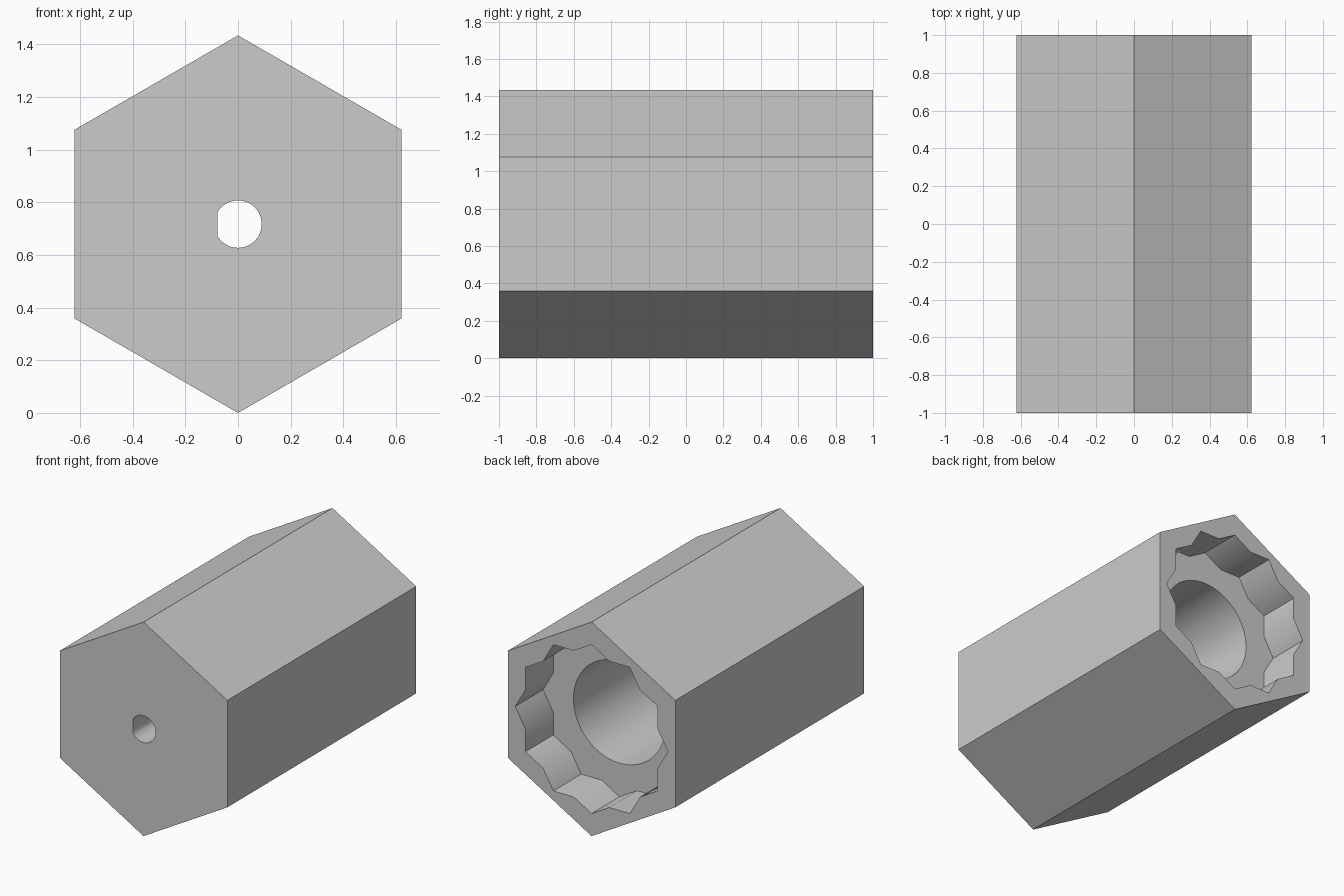
import bpy, bmesh
from math import cos, sin, pi, radians, acos

cube = bpy.data.objects.get("Cube")
if cube:
    bpy.data.objects.remove(cube, do_unlink=True)

CENTRE_Z = 0.717
HEX_R, STAR_TIP = 0.717, 0.566
STAR_NOTCH = STAR_TIP * cos(pi / 6) / cos(pi / 12)
BORE_R, SHAFT_R, SHAFT_FLAT = 0.341, 0.09, 0.077
FRONT, BACK, SOCKET_FLOOR, BORE_END = -1.0, 1.0, 0.705, -0.5


def polar(r, a):
    return r * cos(a), r * sin(a)


# Cross-sections: outer hexagon, twelve-point star, round bore, D-shaped shaft hole
hexagon = [polar(HEX_R, pi / 6 + i * pi / 3) for i in range(6)]
star = [polar(STAR_NOTCH if i % 2 else STAR_TIP, i * pi / 12) for i in range(24)]
circle = [polar(BORE_R, i * pi / 32) for i in range(64)]
half = pi - acos(SHAFT_FLAT / SHAFT_R)
d_hole = [polar(SHAFT_R, -half + 2 * half * i / 40) for i in range(41)]

bm = bmesh.new()


def ring(profile, y):
    verts = [bm.verts.new((x, y, z + CENTRE_Z)) for x, z in profile]
    n = len(verts)
    edges = [bm.edges.new((verts[i], verts[(i + 1) % n])) for i in range(n)]
    return verts, edges


def tube(profile, y0, y1):
    """Side walls of a profile; returns the edge loops at both ends."""
    a, ea = ring(profile, y0)
    b, eb = ring(profile, y1)
    n = len(a)
    for i in range(n):
        j = (i + 1) % n
        bm.faces.new((a[i], a[j], b[j], b[i]))
    return ea, eb


def flat_ring(outer, inner):
    bmesh.ops.triangle_fill(bm, edges=outer + inner, use_beauty=True, normal=(0, 1, 0))


# Walls
hex_front, hex_back = tube(hexagon, FRONT, BACK)
star_floor, star_back = tube(star, SOCKET_FLOOR, BACK)
bore_end, bore_mouth = tube(circle, BORE_END, SOCKET_FLOOR)
d_front, d_end = tube(d_hole, FRONT, BORE_END)

# End faces and internal steps
flat_ring(hex_front, d_front)
flat_ring(hex_back, star_back)
flat_ring(star_floor, bore_mouth)
flat_ring(bore_end, d_end)

bmesh.ops.recalc_face_normals(bm, faces=bm.faces)
mesh = bpy.data.meshes.new("hex_socket")
bm.to_mesh(mesh)
bm.free()

# Material
grey = bpy.data.materials.new("light_grey")
grey.use_nodes = True
colour = (0.6, 0.6, 0.6, 1.0)
grey.diffuse_color = colour
grey.node_tree.nodes["Principled BSDF"].inputs["Base Color"].default_value = colour
mesh.materials.append(grey)

# Smooth bore, crisp hexagon and star points
obj = bpy.data.objects.new("hex_socket", mesh)
bpy.context.collection.objects.link(obj)
bpy.ops.object.select_all(action='DESELECT')
obj.select_set(True)
bpy.context.view_layer.objects.active = obj
bpy.ops.object.shade_smooth_by_angle(angle=radians(35))
